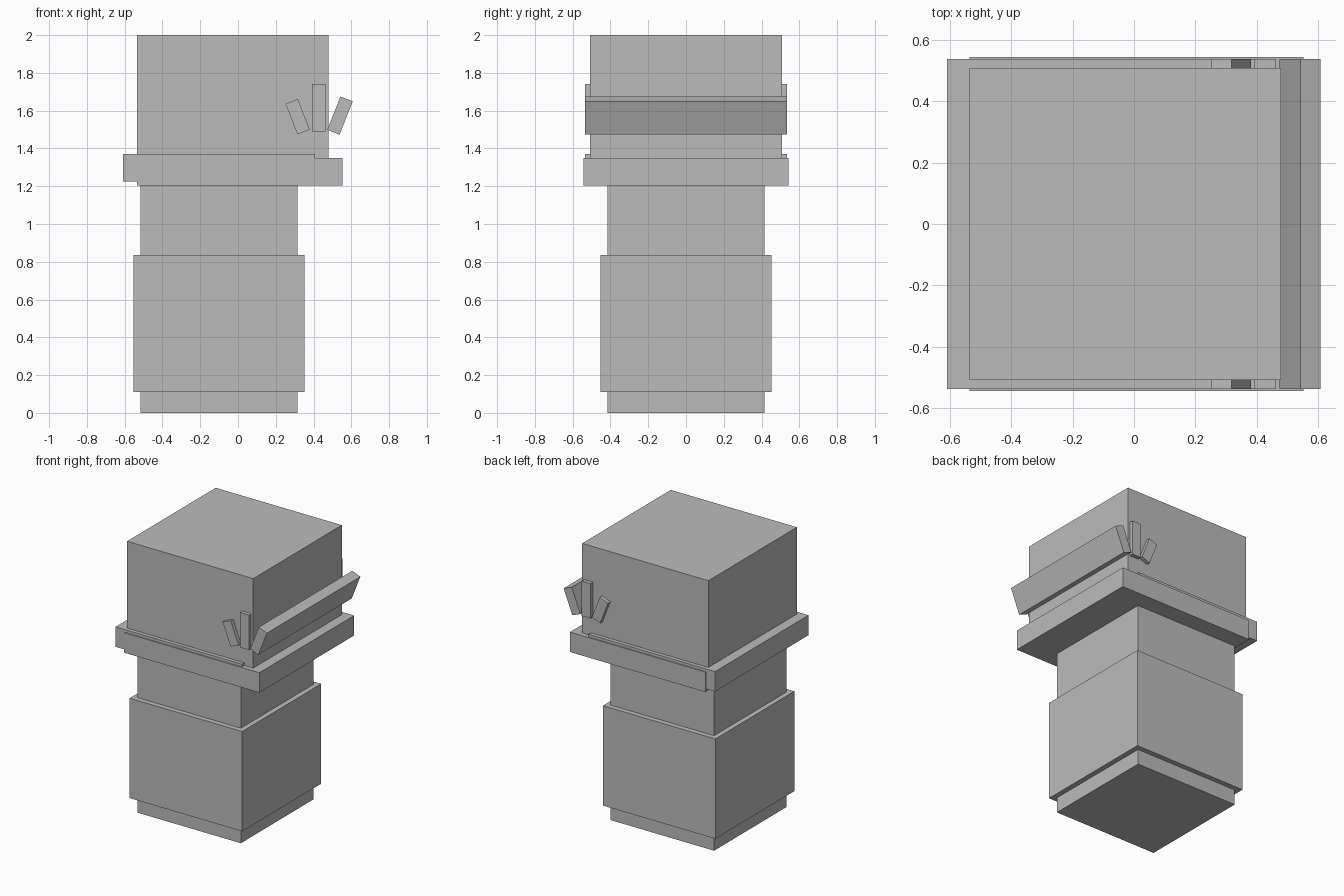
import bpy
import math

if "Cube" in bpy.data.objects:
    bpy.data.objects.remove(bpy.data.objects["Cube"])

# One flat grey for the whole model
grey = bpy.data.materials.new("plain_grey")
grey.diffuse_color = (0.5, 0.5, 0.5, 1.0)
grey.use_nodes = True
grey.node_tree.nodes["Principled BSDF"].inputs["Base Color"].default_value = grey.diffuse_color


def box(name, x0, x1, half_y, z0, z1, lean=0.0):
    """Box symmetric in y, leaning by some degrees about its own y axis."""
    bpy.ops.mesh.primitive_cube_add(
        size=1,
        location=((x0 + x1) / 2, 0, (z0 + z1) / 2),
        rotation=(0, math.radians(lean), 0))
    ob = bpy.context.object
    ob.name = name
    ob.scale = (x1 - x0, 2 * half_y, z1 - z0)
    bpy.ops.object.transform_apply(location=False, rotation=False, scale=True)
    ob.data.materials.append(grey)
    return ob


def slat(name, x, z, length, lean):
    """Thin slat that runs right through the head from side to side."""
    w = 0.07
    return box(name, x - w / 2, x + w / 2, 0.536, z - length / 2, z + length / 2, lean)


# Lower column, visible as foot and neck, with the wider body around it
box("core_column", -0.517, 0.314, 0.416, 0.0, 1.21)
box("body", -0.553, 0.351, 0.453, 0.11, 0.835)

# Collar band with the raised plate that sticks out on the left
box("collar_band", -0.535, 0.552, 0.543, 1.205, 1.35)
box("collar_plate", -0.608, 0.407, 0.536, 1.225, 1.37)

# Head block
box("head", -0.535, 0.478, 0.508, 1.34, 2.0)

# Fan of three slats
slat("slat_left", 0.316, 1.568, 0.174, -21.5)
slat("slat_middle", 0.427, 1.615, 0.253, 0)
slat("slat_right", 0.540, 1.574, 0.19, 21.5)
